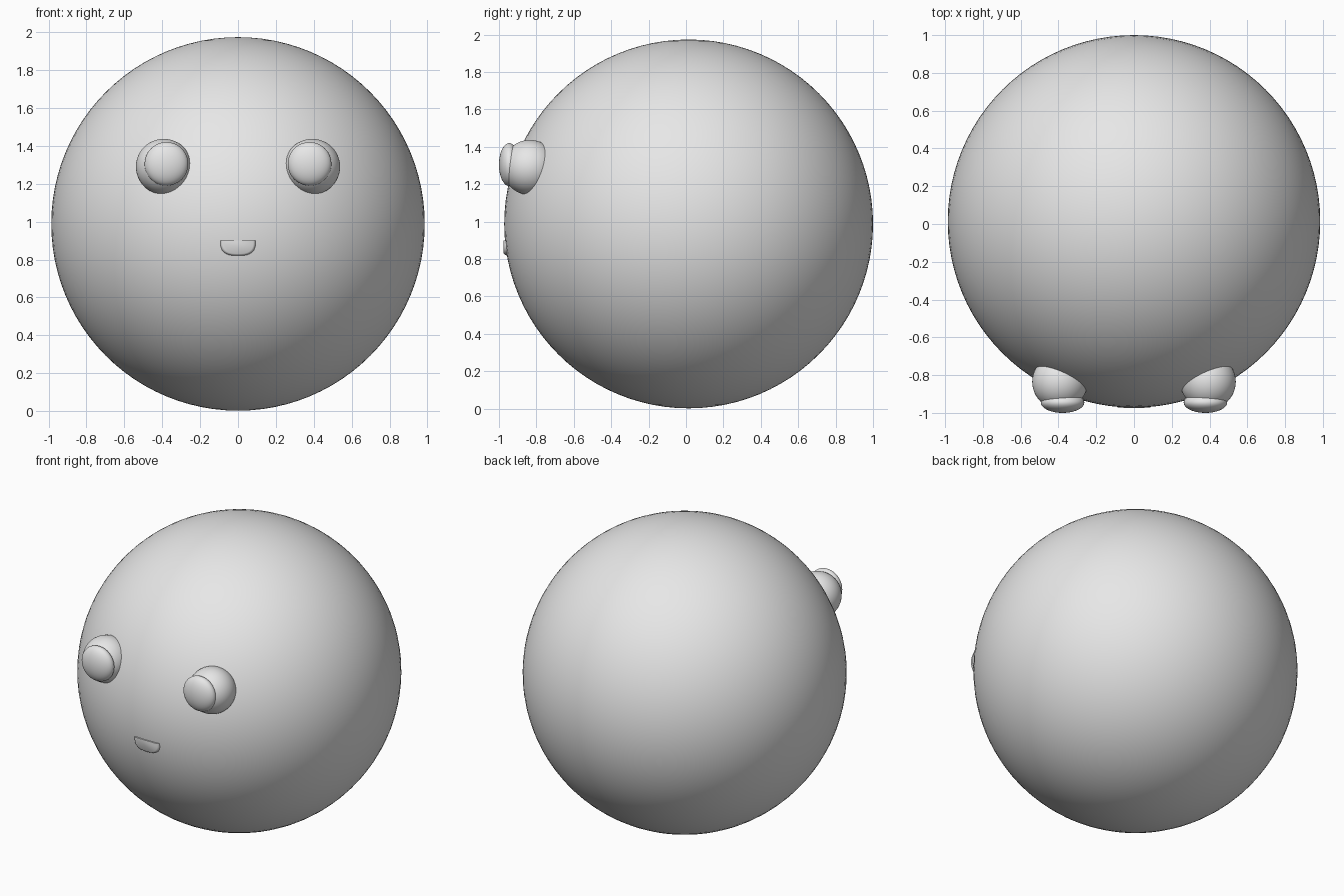
import bpy, bmesh, math

if "Cube" in bpy.data.objects:
    bpy.data.objects.remove(bpy.data.objects["Cube"])

grey = bpy.data.materials.new("plain_grey")
grey.diffuse_color = (0.8, 0.8, 0.8, 1)
grey.use_nodes = True
grey.node_tree.nodes["Principled BSDF"].inputs["Base Color"].default_value = grey.diffuse_color

R = 0.986
BODY = (0, 1 - R, 0.988)


def ball(name, loc, scale, seg=48, rings=24):
    bpy.ops.mesh.primitive_uv_sphere_add(segments=seg, ring_count=rings, radius=1, location=loc)
    ob = bpy.context.object
    ob.name = name
    ob.scale = scale
    bpy.ops.object.transform_apply(location=False, rotation=False, scale=True)
    bpy.ops.object.shade_smooth()
    ob.data.materials.append(grey)
    return ob


# Round body
ball("body", BODY, (R, R, R), 96, 48)

# Eyes with flattened pupils, one pair per side
for side, s in (("left", -1), ("right", 1)):
    ball(side + "_eye", (s * 0.392, -0.835, 1.29), (0.147, 0.147, 0.147))
    ball(side + "_pupil", (s * 0.378, -0.945, 1.305), (0.115, 0.055, 0.115))

# Mouth: flat top, rounded bowl below, set into the body
W, H, TOP, N = 0.093, 0.08, 0.90, 24
bm = bmesh.new()
outline = []
for i in range(N + 1):
    a = math.pi * i / N
    c, sn = math.cos(a), math.sin(a)
    x = W * math.copysign(abs(c) ** 0.75, c)
    z = TOP - H * max(sn, 0) ** 0.65
    outline.append((x, z))
# rings from deep inside the body out to a softened front face
rings = []
for y, k in ((-0.90, 1.0), (-0.960, 1.0), (-0.969, 0.96), (-0.975, 0.87)):
    rings.append([bm.verts.new((x * k, y, TOP + (z - TOP) * k)) for x, z in outline])
for a, b in zip(rings, rings[1:]):
    for i in range(N + 1):
        j = (i + 1) % (N + 1)
        bm.faces.new((a[i], a[j], b[j], b[i]))
bm.faces.new(rings[0])
bm.faces.new(rings[-1])
bmesh.ops.recalc_face_normals(bm, faces=bm.faces)
me = bpy.data.meshes.new("mouth")
bm.to_mesh(me)
bm.free()
me.materials.append(grey)
mouth = bpy.data.objects.new("mouth", me)
bpy.context.collection.objects.link(mouth)
bpy.ops.object.select_all(action='DESELECT')
mouth.select_set(True)
bpy.context.view_layer.objects.active = mouth
bpy.ops.object.shade_smooth_by_angle(angle=math.radians(40))
